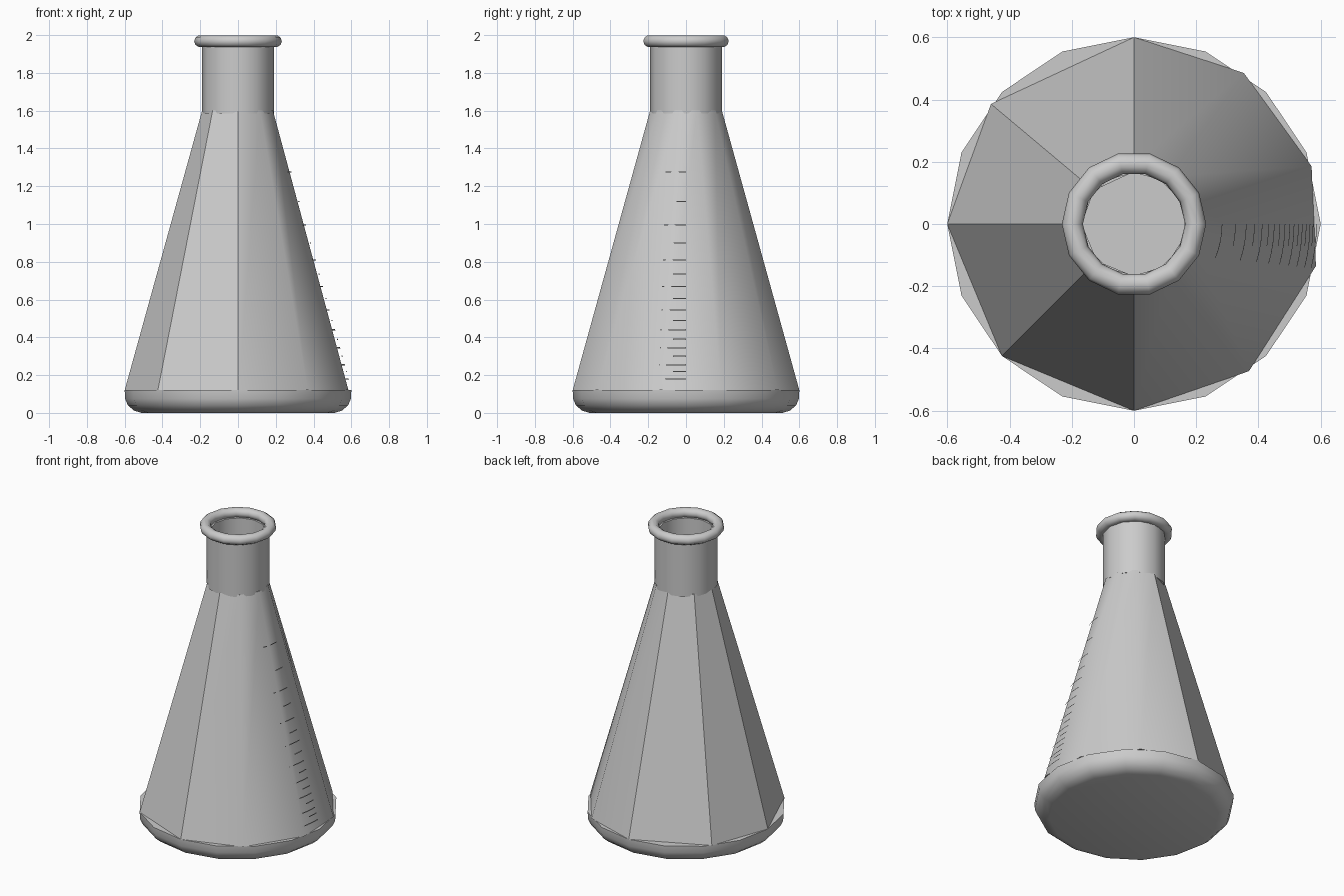
import bpy, math

if "Cube" in bpy.data.objects:
    bpy.data.objects.remove(bpy.data.objects["Cube"])

def finish(name, verts, faces, angle=40):
    mesh = bpy.data.meshes.new(name)
    mesh.from_pydata(verts, [], faces)
    mesh.update()
    obj = bpy.data.objects.new(name, mesh)
    bpy.context.collection.objects.link(obj)
    bpy.ops.object.select_all(action='DESELECT')
    obj.select_set(True)
    bpy.context.view_layer.objects.active = obj
    bpy.ops.object.mode_set(mode='EDIT')
    bpy.ops.mesh.select_all(action='SELECT')
    bpy.ops.mesh.remove_doubles(threshold=0.0005)
    bpy.ops.mesh.normals_make_consistent(inside=False)
    bpy.ops.object.mode_set(mode='OBJECT')
    bpy.ops.object.shade_smooth_by_angle(angle=math.radians(angle))
    return obj

def lathe(name, profile, angles, closed=True, angle=40):
    """Spin an (r, z) profile through a list of angles in degrees."""
    n, m = len(angles), len(profile)
    verts = [(r * math.cos(math.radians(a)), r * math.sin(math.radians(a)), z)
             for a in angles for r, z in profile]
    faces = []
    for i in range(n):
        j = (i + 1) % n
        for k in range(m if closed else m - 1):
            l = (k + 1) % m
            faces.append((i * m + k, j * m + k, j * m + l, i * m + l))
    return finish(name, verts, faces, angle)

def even(n):
    return [360 * i / n for i in range(n)]

# Rounded base with a solid glass floor
lathe("base", [(0, 0), (0.51, 0), (0.55, 0.012), (0.583, 0.04), (0.598, 0.075),
               (0.6, 0.12), (0.545, 0.12), (0.535, 0.06), (0.5, 0.03), (0, 0.03)],
      even(16), closed=False)

# Faceted conical body, hollow
body_angles = [18, 54, 90, 140, 180, 225, 270, 308, 347]
lathe("conical_body", [(0.6, 0.12), (0.19, 1.6), (0.168, 1.6), (0.575, 0.12)],
      body_angles)

# Straight neck tube
lathe("neck", [(0.19, 1.585), (0.19, 1.945), (0.165, 1.945), (0.165, 1.585)],
      even(12))

# Rolled lip
lip = [(0.198 + 0.034 * math.cos(t), 1.968 + 0.032 * math.sin(t))
       for t in [math.tau * k / 10 for k in range(10)]]
lathe("rolled_lip", lip, even(14), angle=60)

# Graduation marks: thin strips curved round the +x side of the cone
def mark(i, z, width):
    def ring(zz):
        r = 0.6 - (zz - 0.12) * 0.277 + 0.003
        span = math.asin(width / r)
        return [(r * math.cos(-span * k / 4), r * math.sin(-span * k / 4), zz)
                for k in range(5)]
    verts = ring(z - 0.003) + ring(z + 0.003)
    faces = [(k + 1, k, k + 5, k + 6) for k in range(4)]
    obj = finish(f"graduation_mark_{i:02d}", verts, faces)
    if obj.data.polygons[0].normal.x < 0:
        obj.data.flip_normals()

heights = [0.18, 0.22, 0.255, 0.30, 0.345, 0.39, 0.44, 0.49, 0.545,
           0.605, 0.67, 0.735, 0.81, 0.90, 0.995, 1.12, 1.275]
for i, z in enumerate(heights):
    mark(i, z, 0.07 if i % 2 else 0.147 - 0.03 * z)
